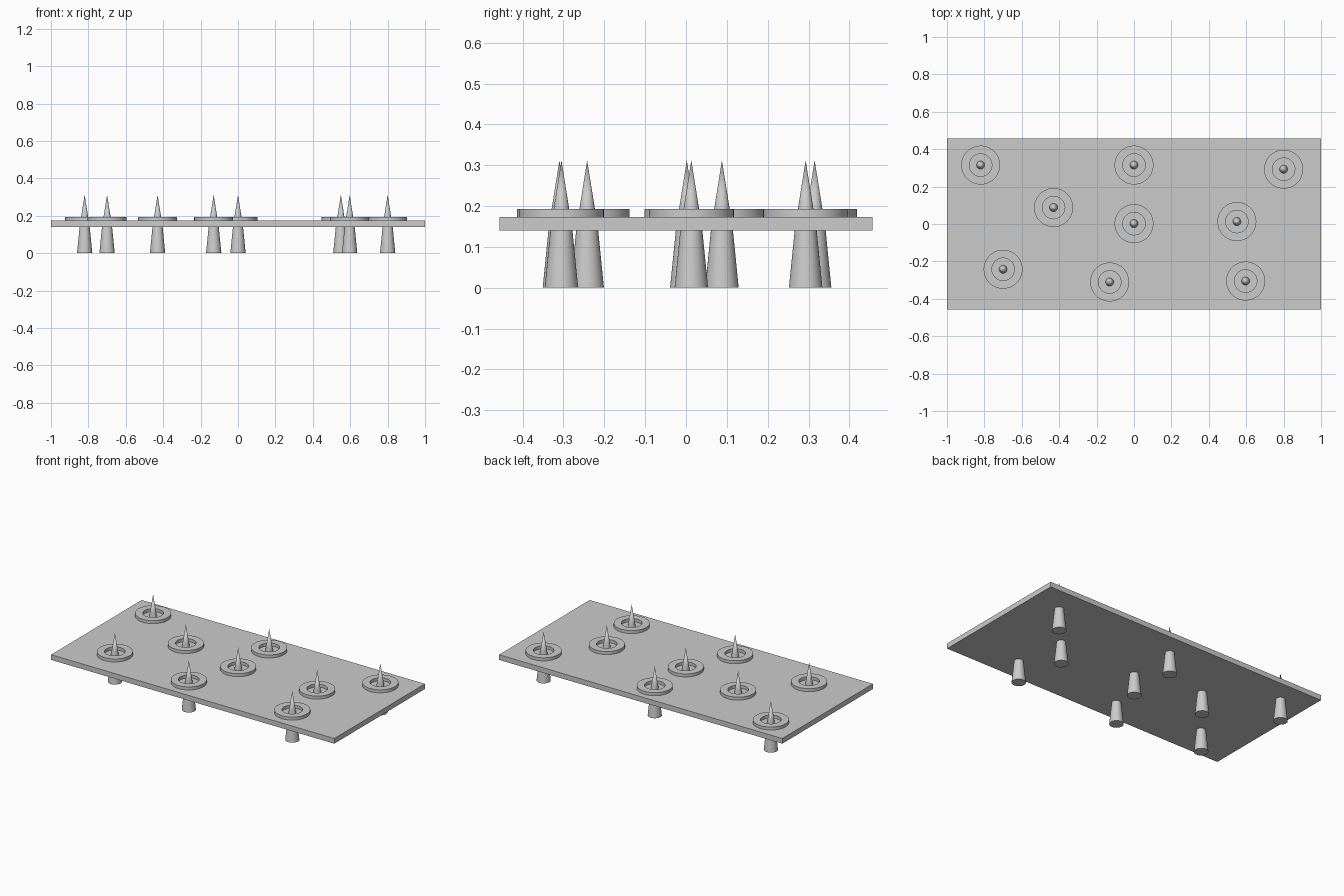
import bpy, bmesh, math

if "Cube" in bpy.data.objects:
    bpy.data.objects.remove(bpy.data.objects["Cube"])

SEGMENTS = 48


def lathe(name, profile, x, y, closed):
    """Revolve (radius, z) points around z; zero radius collapses to a pole."""
    bm = bmesh.new()
    verts = [bm.verts.new((r, 0, z)) for r, z in profile]
    pairs = list(zip(verts, verts[1:]))
    if closed:
        pairs.append((verts[-1], verts[0]))
    edges = [bm.edges.new(p) for p in pairs]
    bmesh.ops.spin(bm, geom=verts + edges, axis=(0, 0, 1), cent=(0, 0, 0),
                   angle=2 * math.pi, steps=SEGMENTS, use_duplicate=False)
    bmesh.ops.remove_doubles(bm, verts=bm.verts, dist=1e-5)
    bmesh.ops.recalc_face_normals(bm, faces=bm.faces)
    mesh = bpy.data.meshes.new(name)
    bm.to_mesh(mesh)
    bm.free()
    obj = bpy.data.objects.new(name, mesh)
    obj.location = (x, y, 0)
    bpy.context.collection.objects.link(obj)
    bpy.ops.object.select_all(action='DESELECT')
    obj.select_set(True)
    bpy.context.view_layer.objects.active = obj
    bpy.ops.object.shade_smooth_by_angle(angle=math.radians(30))
    return obj


# Base board
bpy.ops.mesh.primitive_cube_add(size=1, location=(0, 0, 0.157))
board = bpy.context.object
board.name = "board"
board.scale = (2, 0.914, 0.033)
bpy.ops.object.transform_apply(location=False, rotation=False, scale=True)

# Spikes pushed through the board, each with a flat ring on top
spots = [(-0.82, 0.315), (0, 0.315), (0.8, 0.293),
         (-0.43, 0.088), (0, 0.002), (0.55, 0.013),
         (-0.70, -0.242), (-0.13, -0.31), (0.597, -0.305)]
spike_profile = [(0, 0), (0.041, 0), (0.027, 0.14), (0.019, 0.193), (0, 0.312)]
ring_profile = [(0.06, 0.172), (0.104, 0.172), (0.104, 0.193), (0.06, 0.193)]

for i, (x, y) in enumerate(spots, 1):
    lathe(f"spike_{i}", spike_profile, x, y, closed=False)
    lathe(f"ring_{i}", ring_profile, x, y, closed=True)
